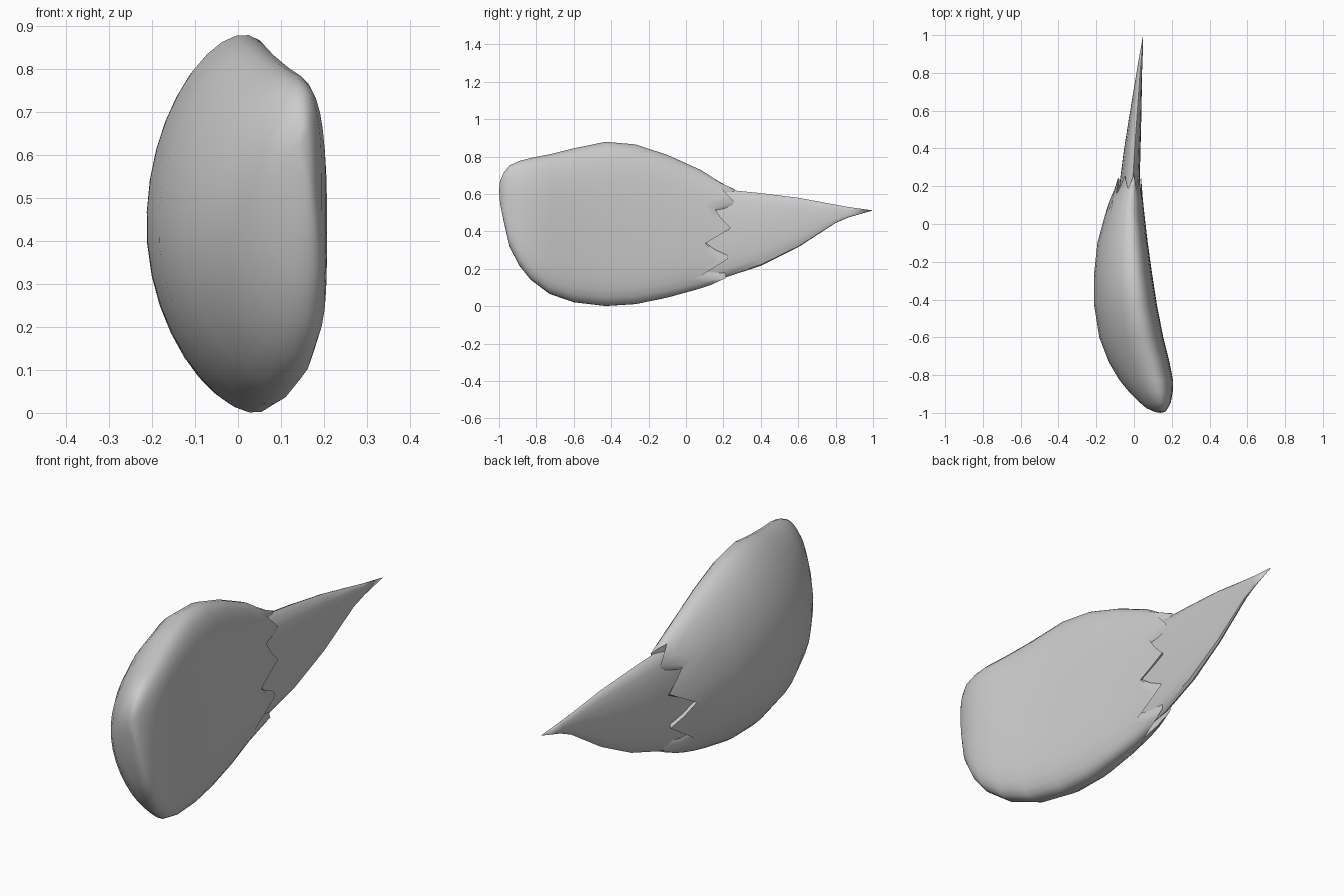
import bpy, bmesh, math

if "Cube" in bpy.data.objects:
    bpy.data.objects.remove(bpy.data.objects["Cube"])

# stations: y, x left, x right, z bottom, z top
BODY = [(-0.995, 0.11, 0.165, 0.55, 0.67), (-0.975, 0.065, 0.18, 0.45, 0.715),
        (-0.945, 0.03, 0.195, 0.32, 0.752), (-0.89, -0.025, 0.205, 0.215, 0.778),
        (-0.83, -0.075, 0.207, 0.14, 0.793), (-0.73, -0.135, 0.188, 0.065, 0.813),
        (-0.60, -0.185, 0.155, 0.02, 0.845), (-0.43, -0.212, 0.122, 0.0, 0.88),
        (-0.27, -0.213, 0.097, 0.01, 0.866), (-0.10, -0.195, 0.073, 0.045, 0.81),
        (0.10, -0.14, 0.05, 0.10, 0.72), (0.20, -0.096, 0.04, 0.136, 0.65),
        (0.28, -0.08, 0.038, 0.165, 0.618)]
TIP = [(-0.05, -0.08, 0.02, 0.13, 0.63), (0.05, -0.08, 0.025, 0.125, 0.632),
       (0.20, -0.078, 0.03, 0.15, 0.625), (0.40, -0.052, 0.035, 0.215, 0.605),
       (0.60, -0.02, 0.04, 0.315, 0.58), (0.80, 0.013, 0.043, 0.445, 0.543),
       (0.87, 0.025, 0.046, 0.475, 0.53)]


def station(table, y):
    for a, b in zip(table, table[1:]):
        if y <= b[0]:
            f = (y - a[0]) / (b[0] - a[0])
            return [p + (q - p) * f for p, q in zip(a, b)]
    return table[-1]


def ring_point(s, t, bend=1.0, scale=1.0):
    """Point on a D-shaped cross-section, flatter on the +x side."""
    y, xl, xr, zb, zt = s
    a, h = (xr - xl) / 2, (zt - zb) / 2
    sn = math.sin(t)
    x = a * (math.cos(t) + bend * (0.35 if sn > 0 else 0.5) * sn * sn)
    return ((xl + xr) / 2 + x * scale, y, (zb + zt) / 2 + h * sn * scale)


def skin(name, rows, start=None, end=None):
    bm = bmesh.new()
    rings = [[bm.verts.new(p) for p in r] for r in rows]
    n = len(rings[0])
    for r0, r1 in zip(rings, rings[1:]):
        for i in range(n):
            j = (i + 1) % n
            bm.faces.new((r0[i], r0[j], r1[j], r1[i]))
    for apex, ring in ((start, rings[0]), (end, rings[-1])):
        if apex:
            v = bm.verts.new(apex)
            for i in range(n):
                bm.faces.new((v, ring[i], ring[(i + 1) % n]))
    bmesh.ops.recalc_face_normals(bm, faces=bm.faces)
    me = bpy.data.meshes.new(name)
    bm.to_mesh(me)
    bm.free()
    ob = bpy.data.objects.new(name, me)
    bpy.context.collection.objects.link(ob)
    bpy.ops.object.select_all(action='DESELECT')
    ob.select_set(True)
    bpy.context.view_layer.objects.active = ob
    bpy.ops.object.shade_smooth_by_angle(angle=math.radians(45))
    return ob


# main bulb, ending in a nine-tooth zigzag rim
N, TEETH = 36, 9
angles = [math.radians(6 + 360 * i / N) for i in range(N)]
rows = [[ring_point(s, t) for t in angles] for s in BODY[:10]]
rim = []
for i, t in enumerate(angles):
    tooth = abs((i % 4) - 2) / 2
    z = 0.375 + 0.24 * math.sin(t)
    valley, peak = 0.01 + 0.29 * z, 0.2 + 0.1 * z
    rim.append(valley + (peak - valley) * tooth)
for f in (0.5, 0.8, 1.0):
    rows.append([ring_point(station(BODY, -0.1 + (e + 0.1) * f), t, 0.8)
                 for e, t in zip(rim, angles)])
# rim rolled inward
rows.append([ring_point(station(BODY, e - 0.005), t, 0.8, 0.85)
             for e, t in zip(rim, angles)])
skin("tail_bulb", rows, start=(0.14, -1.0, 0.62))

# pointed end emerging from the rim
tip_angles = [math.radians(6 + 360 * i / 18) for i in range(18)]
skin("tail_tip", [[ring_point(s, t, 0.6) for t in tip_angles] for s in TIP],
     start=(-0.03, -0.05, 0.38), end=(0.048, 1.0, 0.512))
